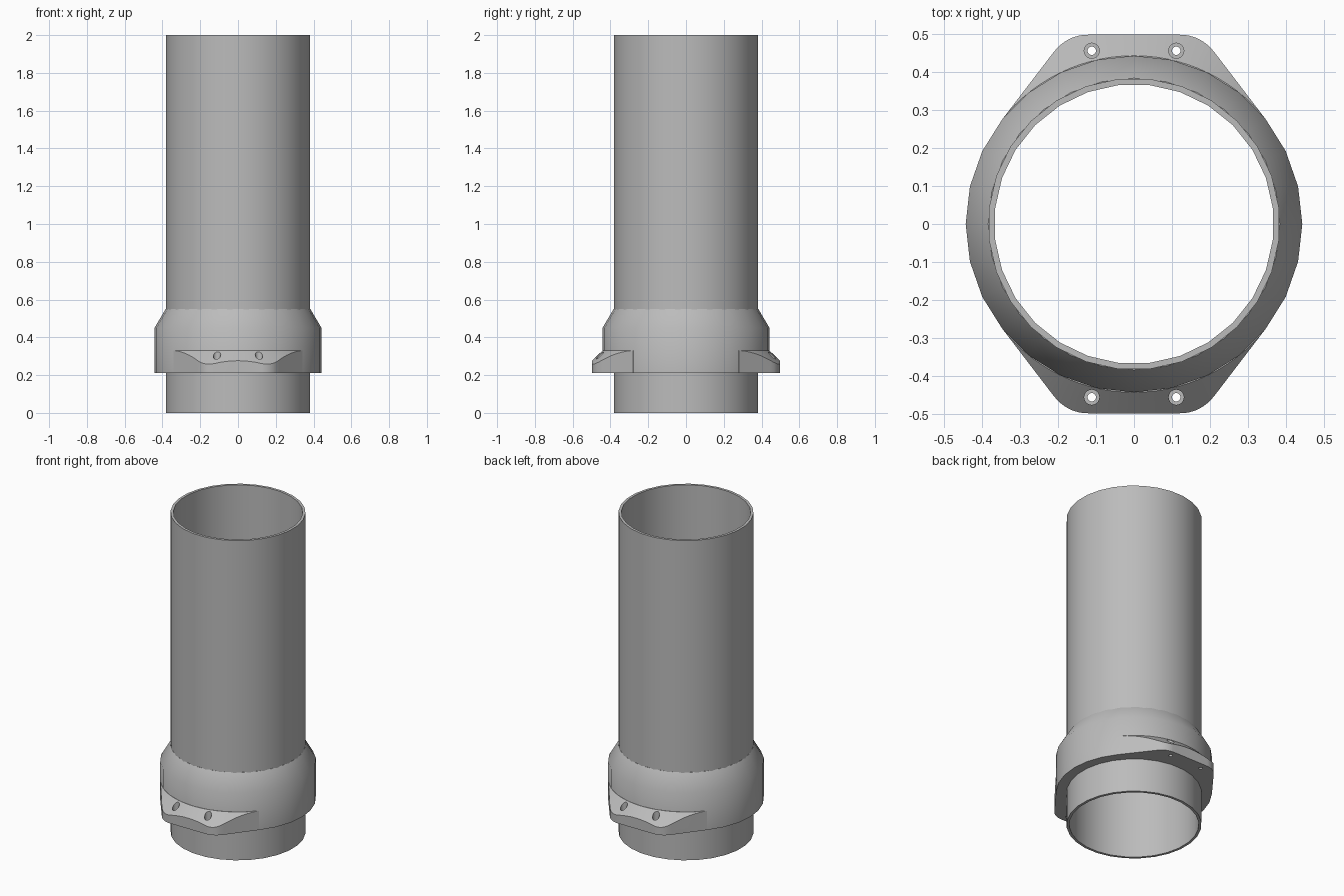
import bpy, bmesh, math
from mathutils import Vector

cube = bpy.data.objects.get("Cube")
if cube:
    bpy.data.objects.remove(cube, do_unlink=True)

grey = bpy.data.materials.new("plain_grey")
grey.use_nodes = True
COLOUR = (0.5, 0.5, 0.5, 1)
grey.diffuse_color = COLOUR
grey.node_tree.nodes["Principled BSDF"].inputs["Base Color"].default_value = COLOUR


def finish(bm, name):
    bmesh.ops.recalc_face_normals(bm, faces=bm.faces)
    mesh = bpy.data.meshes.new(name)
    bm.to_mesh(mesh)
    bm.free()
    mesh.materials.append(grey)
    obj = bpy.data.objects.new(name, mesh)
    bpy.context.collection.objects.link(obj)
    return obj


def lathe(name, profile, sides, centre=(0, 0), turn=0.0):
    """Revolve a closed (radius, z) loop; radius 0 points collapse on the axis."""
    bm = bmesh.new()
    rings = []
    for i in range(sides):
        a = 2 * math.pi * (i + turn) / sides
        rings.append([bm.verts.new((centre[0] + r * math.cos(a),
                                    centre[1] + r * math.sin(a), z)) for r, z in profile])
    n = len(profile)
    for i in range(sides):
        a, b = rings[i], rings[(i + 1) % sides]
        for j in range(n):
            k = (j + 1) % n
            if profile[j][0] or profile[k][0]:
                bm.faces.new((a[j], b[j], b[k], a[k]))
    bmesh.ops.remove_doubles(bm, verts=bm.verts, dist=1e-5)
    return finish(bm, name)


def prism(name, outline, low, high):
    bm = bmesh.new()
    base = bm.faces.new([bm.verts.new((x, y, low)) for x, y in outline])
    top = bmesh.ops.extrude_face_region(bm, geom=[base])["geom"]
    bmesh.ops.translate(bm, vec=(0, 0, high - low),
                        verts=[v for v in top if isinstance(v, bmesh.types.BMVert)])
    return finish(bm, name)


def boolean(target, tool, operation):
    mod = target.modifiers.new(operation.lower(), "BOOLEAN")
    mod.object, mod.operation, mod.solver = tool, operation, "EXACT"
    bpy.context.view_layer.objects.active = target
    bpy.ops.object.modifier_apply(modifier=mod.name)
    bpy.data.objects.remove(tool, do_unlink=True)


def shade(obj, degrees):
    bpy.ops.object.select_all(action="DESELECT")
    obj.select_set(True)
    bpy.context.view_layer.objects.active = obj
    bpy.ops.object.shade_smooth_by_angle(angle=math.radians(degrees))


# Long open pipe
pipe = lathe("pipe", [(0.367, 0), (0.383, 0), (0.383, 2), (0.367, 2)], 28, turn=0.5)

# Collar with a tapered shoulder
collar = lathe("collar", [(0.375, 0.21), (0.442, 0.21), (0.442, 0.45),
                          (0.383, 0.55), (0.375, 0.55)], 28)

# Mounting lugs: a conical ring trimmed to a plan with rounded corners
lugs = lathe("mounting_lugs", [(0.425, 0.21), (0.56, 0.21), (0.56, 0.215),
                               (0.442, 0.33), (0.425, 0.33)], 96)
start, corner, end = Vector((0.12, 0.497)), Vector((0.176, 0.497)), Vector((0.212, 0.45))
quarter = [(0.342, 0.28)]
for i in range(9):
    t = 1 - i / 8
    quarter.append(tuple(start * (1 - t) ** 2 + corner * 2 * t * (1 - t) + end * t * t))
half = quarter + [(-x, y) for x, y in reversed(quarter)]
outline = half + [(-x, -y) for x, y in half]
boolean(lugs, prism("lug_plan", outline, 0.1, 0.5), "INTERSECT")

# Counterbored screw holes
for sx in (-1, 1):
    for sy in (-1, 1):
        drill = lathe("drill", [(0, 0.1), (0.011, 0.1), (0.011, 0.25),
                                (0.02, 0.25), (0.02, 0.5), (0, 0.5)], 20,
                      (0.111 * sx, 0.455 * sy))
        boolean(lugs, drill, "DIFFERENCE")

for part in (pipe, collar, lugs):
    shade(part, 35)
